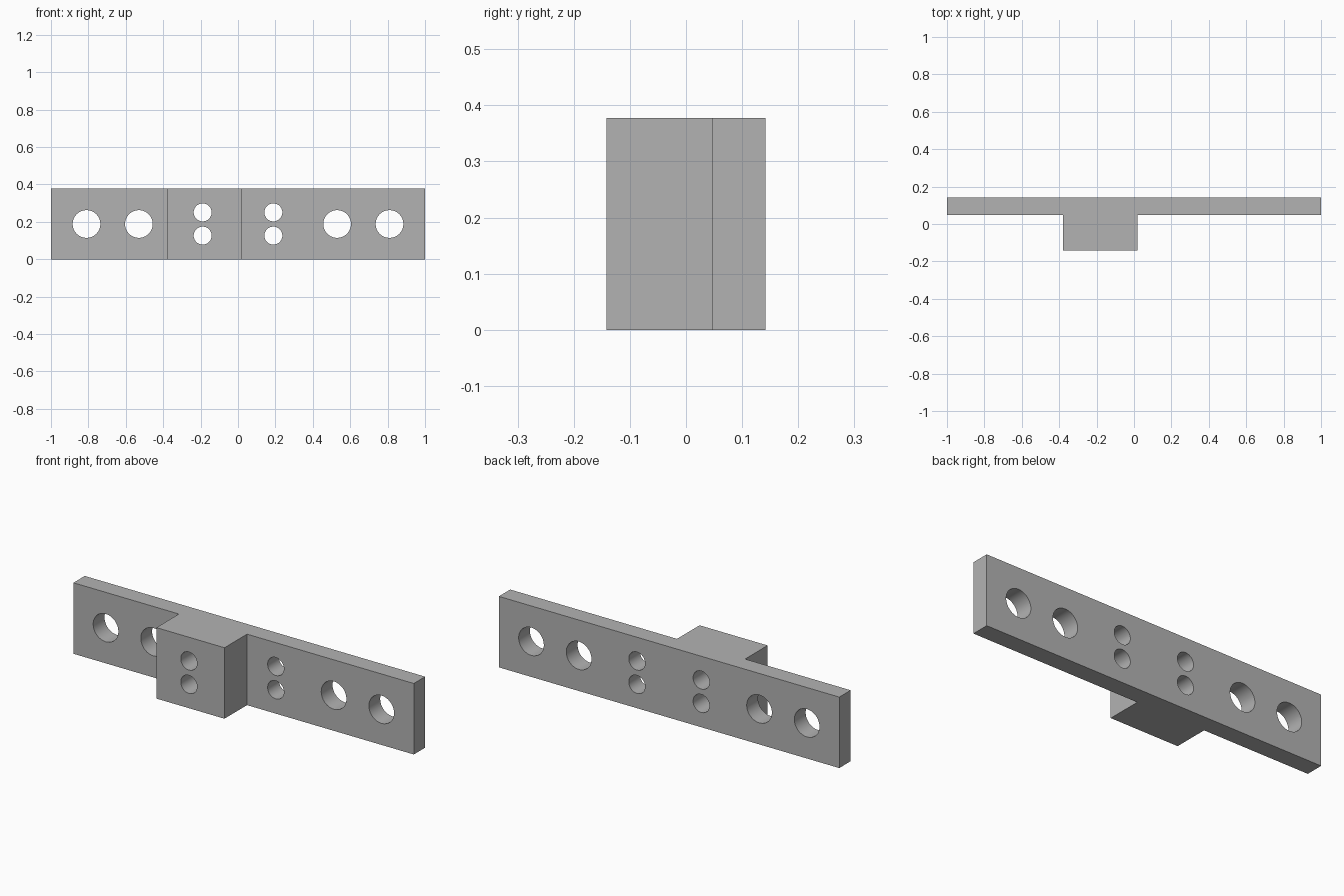
import bpy
import bmesh
from math import radians
from mathutils import Matrix, Vector

if "Cube" in bpy.data.objects:
    bpy.data.objects.remove(bpy.data.objects["Cube"], do_unlink=True)

HEIGHT = 0.377
FRONT, STEP, BACK = -0.142, 0.047, 0.142
BLOCK_LEFT, BLOCK_RIGHT = -0.38, 0.02

grey = bpy.data.materials.new("plain grey")
grey.use_nodes = True
colour = (0.45, 0.45, 0.45, 1)
grey.diffuse_color = colour
grey.node_tree.nodes["Principled BSDF"].inputs["Base Color"].default_value = colour


def make_object(name, bm):
    bmesh.ops.recalc_face_normals(bm, faces=bm.faces)
    mesh = bpy.data.meshes.new(name)
    bm.to_mesh(mesh)
    bm.free()
    mesh.materials.append(grey)
    obj = bpy.data.objects.new(name, mesh)
    bpy.context.collection.objects.link(obj)
    return obj


# Bar with an offset front block, extruded from its plan outline
outline = [(-1, BACK), (-1, STEP), (BLOCK_LEFT, STEP), (BLOCK_LEFT, FRONT),
           (BLOCK_RIGHT, FRONT), (BLOCK_RIGHT, STEP), (1, STEP), (1, BACK)]
bm = bmesh.new()
base = bm.faces.new([bm.verts.new((x, y, 0)) for x, y in outline])
top = bmesh.ops.extrude_face_region(bm, geom=[base])["geom"]
bmesh.ops.translate(bm, vec=(0, 0, HEIGHT),
                    verts=[v for v in top if isinstance(v, bmesh.types.BMVert)])
bar = make_object("mounting_bar", bm)

# Drills: two large holes and a stacked pair of small ones on each side
bm = bmesh.new()


def drill(x, z, radius):
    place = Matrix.Translation(Vector((x, 0, z))) @ Matrix.Rotation(radians(90), 4, "X")
    bmesh.ops.create_cone(bm, cap_ends=True, segments=48, radius1=radius,
                          radius2=radius, depth=1, matrix=place)


middle = HEIGHT / 2
for side in (-1, 1):
    for x in (0.53, 0.81):
        drill(side * x, middle, 0.074)
    for offset in (-0.062, 0.062):
        drill(side * 0.189, middle + offset, 0.048)
drills = make_object("hole_drills", bm)
drills.hide_render = True

# Cut the holes, then remove the drills
cut = bar.modifiers.new("holes", "BOOLEAN")
cut.operation = "DIFFERENCE"
cut.solver = "EXACT"
cut.object = drills
bpy.ops.object.select_all(action="DESELECT")
bar.select_set(True)
bpy.context.view_layer.objects.active = bar
bpy.ops.object.modifier_apply(modifier=cut.name)
bpy.data.objects.remove(drills, do_unlink=True)

# Smooth hole walls with crisp edges
bpy.ops.object.shade_smooth_by_angle(angle=radians(30))
